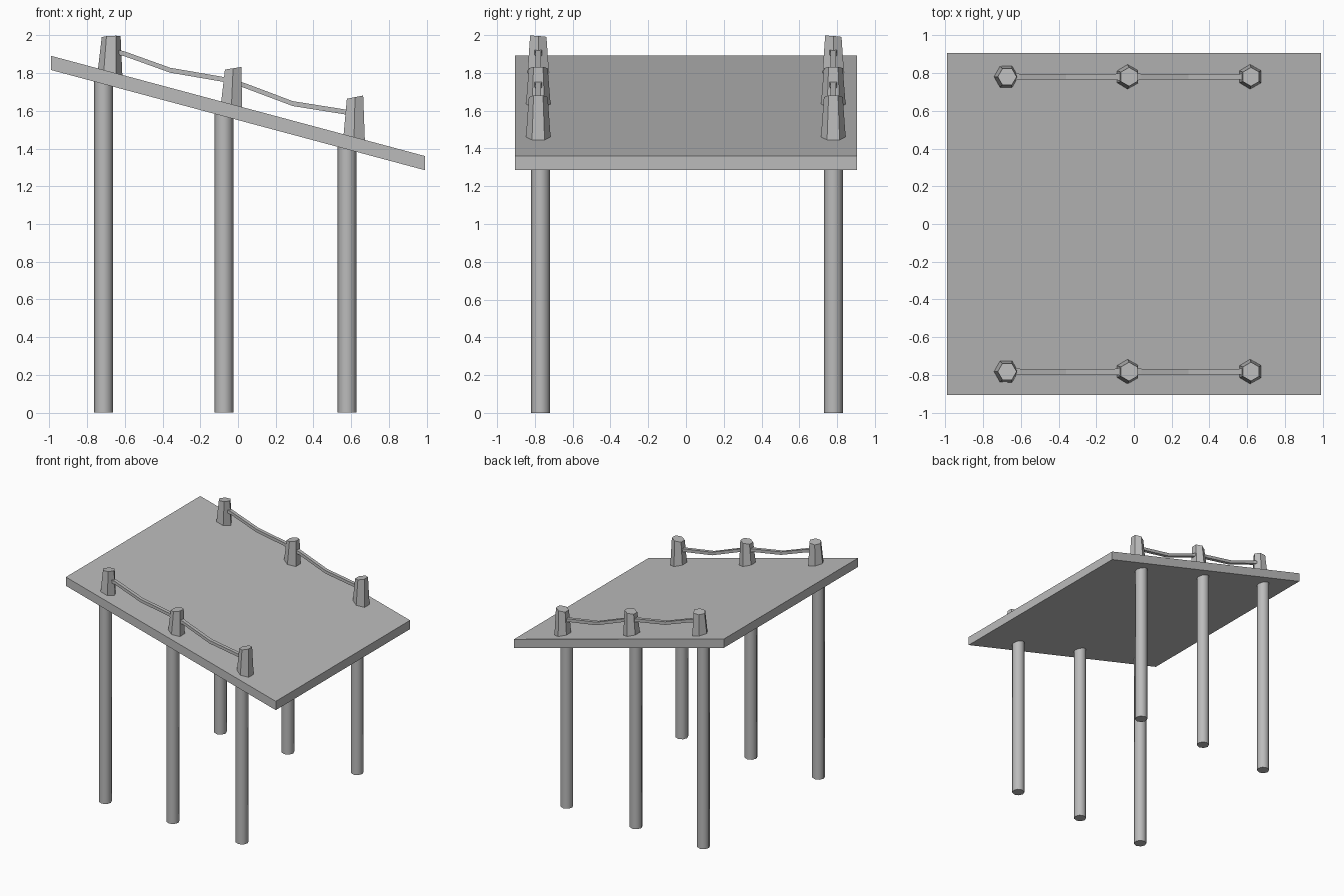
import bpy, bmesh, math
from mathutils import Matrix, Vector

cube = bpy.data.objects.get("Cube")
if cube:
    bpy.data.objects.remove(cube, do_unlink=True)

stone = bpy.data.materials.new("plain_grey")
stone.use_nodes = True
grey = (0.5, 0.5, 0.5, 1)
stone.diffuse_color = grey
stone.node_tree.nodes["Principled BSDF"].inputs["Base Color"].default_value = grey

SLOPE = -0.268


def deck_mid(x):
    return 1.588 + SLOPE * x


def finish(bm, name, smooth=False):
    bmesh.ops.recalc_face_normals(bm, faces=bm.faces)
    mesh = bpy.data.meshes.new(name)
    for face in bm.faces:
        face.smooth = smooth and len(face.verts) == 4
    bm.to_mesh(mesh)
    bm.free()
    mesh.materials.append(stone)
    obj = bpy.data.objects.new(name, mesh)
    bpy.context.collection.objects.link(obj)
    if smooth:
        for edge in mesh.edges:
            a, b = (mesh.vertices[i].co.z for i in edge.vertices)
            edge.use_edge_sharp = abs(a - b) < 0.1
    return obj


# Sloping deck: a box sheared so its ends stay upright
bm = bmesh.new()
bmesh.ops.create_cube(bm, size=1, matrix=Matrix.Diagonal((1.98, 1.81, 0.075, 1)))
for v in bm.verts:
    v.co.z += deck_mid(v.co.x)
finish(bm, "deck")


# Round support leg, its top hidden inside the deck
def leg(name, x, y):
    bm = bmesh.new()
    h = deck_mid(x)
    bmesh.ops.create_cone(bm, cap_ends=True, segments=8, radius1=0.05, radius2=0.05,
                          depth=h, matrix=Matrix.Translation((x, y, h / 2)))
    finish(bm, name, smooth=True)


# Tapered six-sided post with a slanted top
def post(name, x, y, top, lean, turn, slant_x, slant_y):
    bm = bmesh.new()
    base = deck_mid(x)
    h = top - base
    bmesh.ops.create_cone(bm, cap_ends=True, segments=6, radius1=0.068, radius2=0.05,
                          depth=h, matrix=Matrix.Rotation(math.radians(turn), 4, "Z"))
    for v in bm.verts:
        if v.co.z > 0:
            v.co.z += slant_x * v.co.x + slant_y * v.co.y
            v.co.x += lean
        v.co += Vector((x, y, base + h / 2))
    finish(bm, name)


# Sagging square rail, flared where it meets the posts
def rail(name, y, path):
    bm = bmesh.new()
    rings = []
    for x, z, half in path:
        rings.append([bm.verts.new((x, y + sy * half, z + sz * 0.013))
                      for sy, sz in ((-1, -1), (1, -1), (1, 1), (-1, 1))])
    for a, b in zip(rings, rings[1:]):
        for i in range(4):
            j = (i + 1) % 4
            bm.faces.new((a[i], a[j], b[j], b[i]))
    bm.faces.new(rings[0])
    bm.faces.new(rings[-1])
    finish(bm, name)


legs_x = {"high": -0.712, "middle": -0.075, "low": 0.578}
posts = {
    "high": (-0.68, 1.993, 0.008, 30, 0.05, -0.08),
    "middle": (-0.036, 1.825, 0.01, 0, 0.16, 0),
    "low": (0.614, 1.672, 0.006, 0, 0.2, 0),
}
WIDE, THIN = 0.024, 0.015
rails = {
    "upper": ((-0.65, 1.912, WIDE), (-0.605, 1.903, THIN), (-0.36, 1.815, THIN),
              (-0.1, 1.77, THIN), (-0.06, 1.763, WIDE)),
    "lower": ((0, 1.745, WIDE), (0.04, 1.732, THIN), (0.29, 1.638, THIN),
              (0.56, 1.595, THIN), (0.6, 1.588, WIDE)),
}

# Both long sides carry the same legs, posts and rails
for side, y in (("front", -0.782), ("back", 0.78)):
    for key, x in legs_x.items():
        leg(f"{side}_{key}_leg", x, y + (0.012 if side == "front" else 0))
    for key, (x, top, lean, turn, sx, sy) in posts.items():
        post(f"{side}_{key}_post", x, y, top, lean, turn, sx, sy)
    for key, path in rails.items():
        rail(f"{side}_{key}_rail", y, path)
